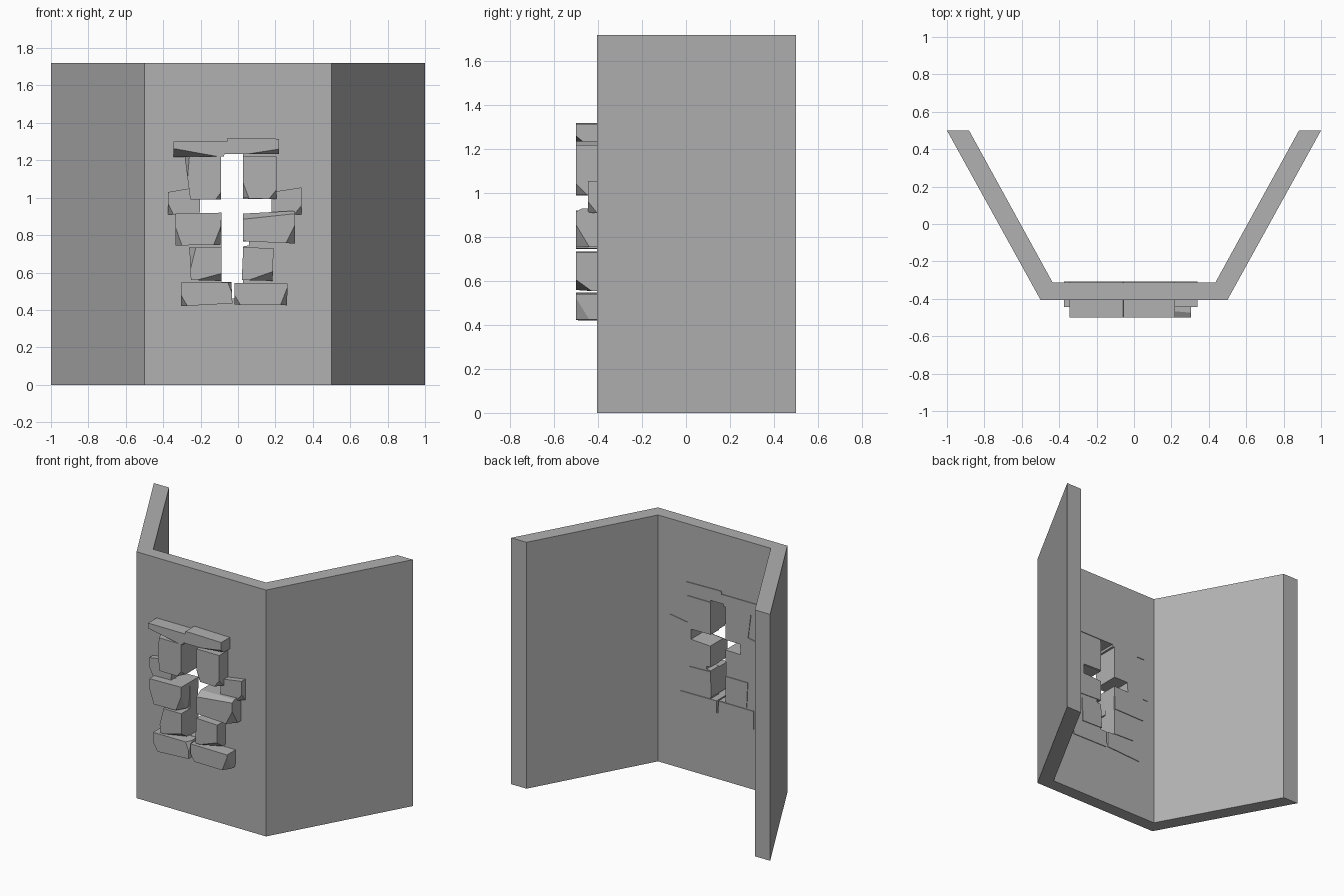
import bpy, bmesh
from mathutils import Vector

# Mid-grey stone colour
grey = bpy.data.materials.new("grey_stone")
grey.diffuse_color = (0.44, 0.44, 0.44, 1)


def finish(bm, name):
    bmesh.ops.recalc_face_normals(bm, faces=bm.faces[:])
    me = bpy.data.meshes.new(name)
    bm.to_mesh(me)
    bm.free()
    me.materials.append(grey)
    ob = bpy.data.objects.new(name, me)
    bpy.context.collection.objects.link(ob)
    return ob


def prism(points, offset):
    bm = bmesh.new()
    face = bm.faces.new([bm.verts.new(p) for p in points])
    geo = bmesh.ops.extrude_face_region(bm, geom=[face])['geom']
    bmesh.ops.translate(bm, vec=offset, verts=[g for g in geo if isinstance(g, bmesh.types.BMVert)])
    return bm


# Three-sided wall, extruded from its plan
half = [(0.5, -0.405), (1.0, 0.5), (0.882, 0.5), (0.435, -0.313)]
plan = half + [(-x, y) for x, y in reversed(half)]
wall = finish(prism([(x, y, 0) for x, y in plan], (0, 0, 1.72)), "wall")

# Cross-shaped window slit
cross = [(-0.035, 0.46), (-0.015, 0.46), (-0.015, 0.545), (0.028, 0.545), (0.028, 0.74),
         (0.06, 0.745), (0.06, 0.765), (0.028, 0.765), (0.028, 0.915),
         (0.18, 0.915), (0.18, 0.992), (0.028, 0.992), (0.028, 1.238), (-0.092, 1.238),
         (-0.092, 0.992), (-0.205, 0.992), (-0.205, 0.918), (-0.088, 0.918), (-0.088, 0.55),
         (-0.035, 0.55)]
cutter = finish(prism([(x, -0.6, z) for x, z in cross], (0, 0.5, 0)), "slit_cutter")
cutter.hide_render = True
mod = wall.modifiers.new("slit", 'BOOLEAN')
mod.operation = 'DIFFERENCE'
mod.solver = 'EXACT'
mod.object = cutter
bpy.context.view_layer.objects.active = wall
bpy.ops.object.modifier_apply(modifier=mod.name)
bpy.data.objects.remove(cutter)


# Surround stone: corners TL, TR, BR, BL; cuts are (corner, x reach, z reach, depth)
def stone(name, corners, cuts, front=-0.5):
    bm = prism([(x, front, z) for x, z in corners], (0, -0.308 - front, 0))
    for i, dx, dz, dy in cuts:
        sx = 1 if i in (0, 3) else -1
        sz = -1 if i in (0, 1) else 1
        c = Vector((corners[i][0], front, corners[i][1]))
        normal = -Vector((sx / dx, 1 / dy, sz / dz))
        bmesh.ops.bisect_plane(bm, geom=bm.verts[:] + bm.edges[:] + bm.faces[:],
                               plane_co=c + Vector((sx * dx, 0, 0)), plane_no=normal,
                               clear_outer=True)
        bmesh.ops.holes_fill(bm, edges=[e for e in bm.edges if e.is_boundary], sides=0)
    return finish(bm, name)


stone("top_stone_left", [(-0.345, 1.30), (-0.06, 1.30), (-0.075, 1.22), (-0.345, 1.218)],
      [(3, 0.25, 0.045, 0.09)])
stone("top_stone_right", [(-0.055, 1.32), (0.22, 1.315), (0.22, 1.235), (-0.075, 1.235)],
      [(2, 0.16, 0.025, 0.03)])
stone("upper_stone_left", [(-0.285, 1.22), (-0.09, 1.22), (-0.09, 0.99), (-0.255, 0.99)],
      [(0, 0.025, 0.3, 0.06), (2, 0.03, 0.04, 0.05)])
stone("upper_stone_right", [(0.028, 1.22), (0.205, 1.22), (0.205, 0.992), (0.028, 0.998)],
      [(2, 0.04, 0.05, 0.05), (3, 0.03, 0.08, 0.03)])
stone("arm_stone_left", [(-0.375, 1.03), (-0.2, 1.06), (-0.205, 0.91), (-0.375, 0.91)],
      [(3, 0.03, 0.06, 0.04)], -0.445)
stone("arm_stone_right", [(0.178, 1.03), (0.34, 1.055), (0.34, 0.91), (0.178, 0.915)],
      [(2, 0.04, 0.05, 0.04)], -0.445)
stone("middle_stone_left", [(-0.335, 0.915), (-0.088, 0.92), (-0.095, 0.748), (-0.335, 0.745)],
      [(3, 0.035, 0.1, 0.05), (2, 0.035, 0.09, 0.06)])
stone("middle_stone_right", [(0.028, 0.915), (0.305, 0.93), (0.305, 0.755), (0.028, 0.768)],
      [(0, 0.28, 0.03, 0.05), (2, 0.05, 0.1, 0.06)])
stone("lower_stone_left", [(-0.26, 0.735), (-0.088, 0.735), (-0.088, 0.555), (-0.252, 0.56)],
      [(0, 0.035, 0.14, 0.07), (2, 0.15, 0.04, 0.06)])
stone("lower_stone_right", [(0.028, 0.735), (0.19, 0.73), (0.185, 0.555), (0.02, 0.56)],
      [(2, 0.14, 0.05, 0.07)])
stone("bottom_stone_left", [(-0.305, 0.548), (-0.035, 0.548), (-0.03, 0.435), (-0.305, 0.42)],
      [(3, 0.035, 0.06, 0.05), (1, 0.02, 0.05, 0.04)])
stone("bottom_stone_right", [(-0.018, 0.545), (0.265, 0.542), (0.262, 0.425), (-0.018, 0.428)],
      [(2, 0.035, 0.09, 0.06), (3, 0.03, 0.05, 0.04)])
